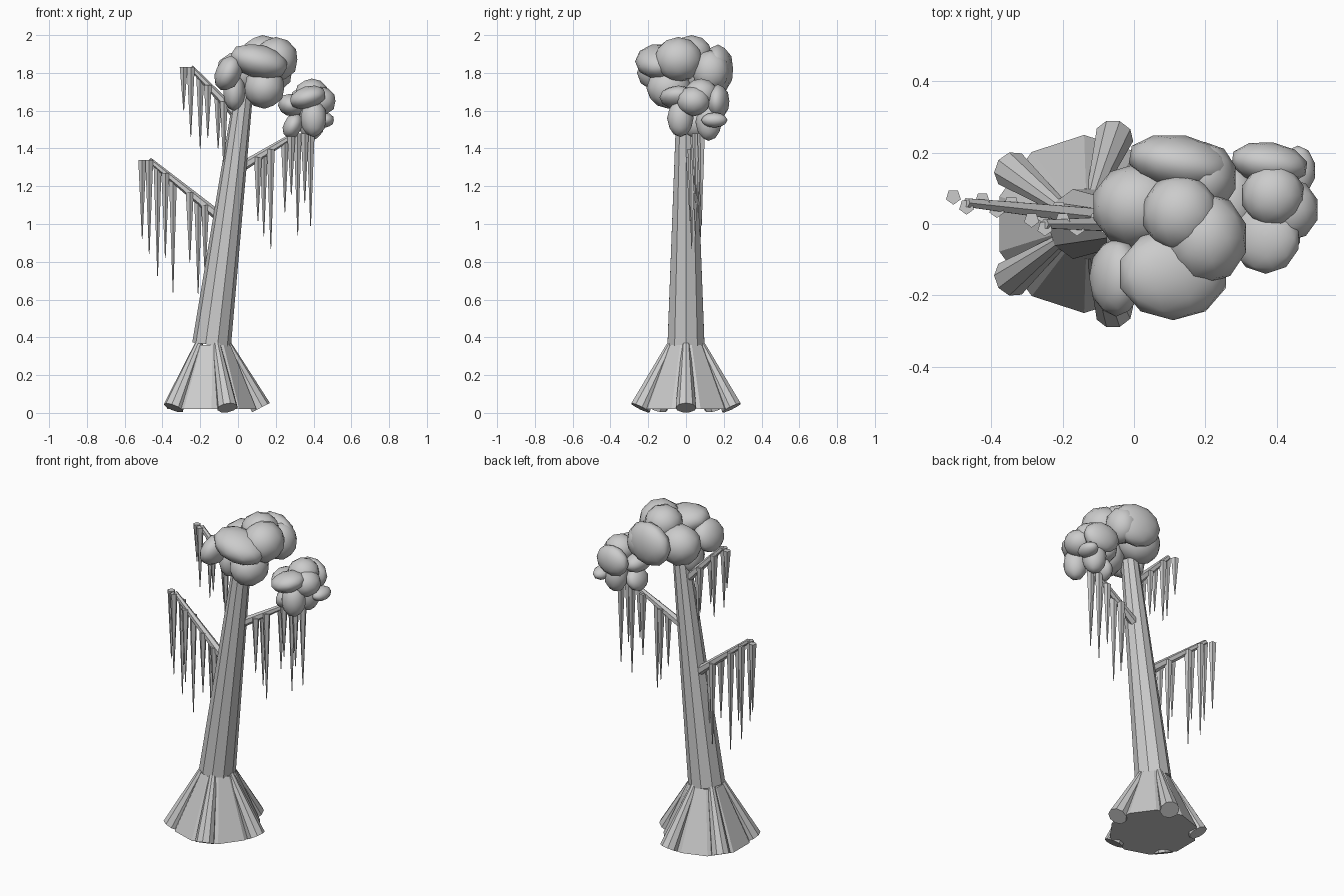
import bpy
import math
from mathutils import Vector

cube = bpy.data.objects.get("Cube")
if cube:
    bpy.data.objects.remove(cube)

shade = (0.6, 0.6, 0.6, 1)
grey = bpy.data.materials.new("plain grey")
grey.use_nodes = True
grey.diffuse_color = shade
grey.node_tree.nodes["Principled BSDF"].inputs["Base Color"].default_value = shade


def finish(name):
    """Name the newest object and give it the shared material."""
    part = bpy.context.object
    part.name = name
    part.data.materials.append(grey)
    return part


def limb(name, start, end, start_radius, end_radius, sides):
    """Tapered faceted cylinder running between two points."""
    axis = end - start
    bpy.ops.mesh.primitive_cone_add(vertices=sides, radius1=start_radius, radius2=end_radius,
                                    depth=axis.length, location=(start + end) / 2,
                                    rotation=axis.to_track_quat('Z', 'Y').to_euler())
    return finish(name)


def clump(name, x, y, z, wide, deep, high, tilt=0, turn=0):
    """Smooth low-poly leaf clump, tilted sideways and turned in degrees."""
    bpy.ops.mesh.primitive_ico_sphere_add(subdivisions=2, radius=1, location=(x, y, z),
                                          rotation=(0, math.radians(tilt), math.radians(turn)))
    part = finish(name)
    part.scale = (wide, deep, high)
    bpy.ops.object.shade_smooth()


def branch(name, start, end, spots, drops):
    """Thin branch with pointed strands hanging at fractions of its length."""
    start, end = Vector(start), Vector(end)
    limb(name + "_branch", start, end, .027, .014, 6)
    for index, (spot, drop) in enumerate(zip(spots, drops)):
        top = start.lerp(end, spot)
        top.z = min(top.z, end.z)
        # Neighbouring strands alternate in side
        top.y += .012 if index % 2 else -.012
        limb(f"{name}_strand_{index}", top - Vector((0, 0, drop)), top, .002, .022, 5)


# Leaning trunk
foot_centre = Vector((-.135, 0, .02))
knee_centre = Vector((-.14, 0, .36))
limb("trunk", knee_centre, Vector((.03, 0, 1.7)), .103, .05, 10)

# Flared foot, level at both ends and sheared to meet the trunk
bpy.ops.mesh.primitive_cone_add(vertices=10, radius1=.25, radius2=.1,
                                depth=knee_centre.z - foot_centre.z,
                                location=(foot_centre + knee_centre) / 2)
foot = finish("trunk_foot")
for vertex in foot.data.vertices:
    vertex.co.x += math.copysign((knee_centre.x - foot_centre.x) / 2, vertex.co.z)

# Roots spread evenly around the foot
root_count = 5
for index in range(root_count):
    angle = index * math.tau / root_count
    outward = Vector((math.cos(angle), math.sin(angle), 0))
    low_end = foot_centre + outward * .255
    low_end.z = .027
    high_end = knee_centre + outward * .075
    high_end.z = .38
    limb(f"root_{index}", low_end, high_end, .055, .02, 9)

# Branches with strands in an inner and an outer bunch
inner, outer = (.2, .3, .42), (.66, .77, .88, 1, 1.1)
branch("lower_right", start=(-.1, .02, 1.04), end=(-.47, .06, 1.34),
       spots=inner + outer, drops=(.38, .5, .37, .6, .45, .58, .5, .42))
branch("upper_right", start=(0, 0, 1.57), end=(-.25, 0, 1.83),
       spots=inner[1:] + (.64, .8, 1, 1.15), drops=(.36, .28, .28, .38, .37, .23))
branch("left", start=(0, .02, 1.29), end=(.31, .06, 1.48),
       spots=[spot + .14 for spot in inner + outer],
       drops=(.34, .44, .53, .38, .31, .54, .37, .49))

# Main crown
clump("crown_front", x=.11, y=-.14, z=1.86, wide=.16, deep=.13, high=.09, tilt=14)
clump("crown_top", x=.13, y=.03, z=1.9, wide=.11, deep=.11, high=.1)
clump("crown_back", x=.13, y=.17, z=1.82, wide=.15, deep=.08, high=.13, turn=-10)
clump("crown_right", x=.01, y=.05, z=1.8, wide=.13, deep=.12, high=.12)
clump("crown_front_right", x=-.05, y=-.15, z=1.8, wide=.07, deep=.11, high=.1, tilt=25)
clump("crown_back_left", x=.2, y=.13, z=1.81, wide=.09, deep=.1, high=.11)
clump("crown_underside", x=.14, y=-.09, z=1.72, wide=.11, deep=.12, high=.11)
clump("crown_lower_right", x=-.02, y=-.04, z=1.7, wide=.06, deep=.08, high=.1)
clump("crown_left", x=.2, y=-.04, z=1.87, wide=.12, deep=.13, high=.12)

# Smaller crown over the left branch
clump("side_crown_top", x=.39, y=.08, z=1.69, wide=.09, deep=.09, high=.08)
clump("side_crown_back", x=.38, y=.17, z=1.65, wide=.11, deep=.06, high=.09, turn=-8)
clump("side_crown_left", x=.43, y=.04, z=1.65, wide=.09, deep=.09, high=.08)
clump("side_crown_front", x=.37, y=-.04, z=1.67, wide=.1, deep=.1, high=.06, tilt=-15)
clump("side_crown_right", x=.28, y=.06, z=1.63, wide=.07, deep=.1, high=.06, tilt=20)
clump("side_crown_underside", x=.4, y=-.03, z=1.56, wide=.07, deep=.07, high=.1)
clump("side_crown_lower_right", x=.29, y=.06, z=1.52, wide=.05, deep=.08, high=.07, tilt=25)
clump("side_crown_lower_left", x=.46, y=.15, z=1.55, wide=.05, deep=.07, high=.04)
clump("side_crown_lower_back", x=.39, y=.12, z=1.54, wide=.07, deep=.07, high=.1)
